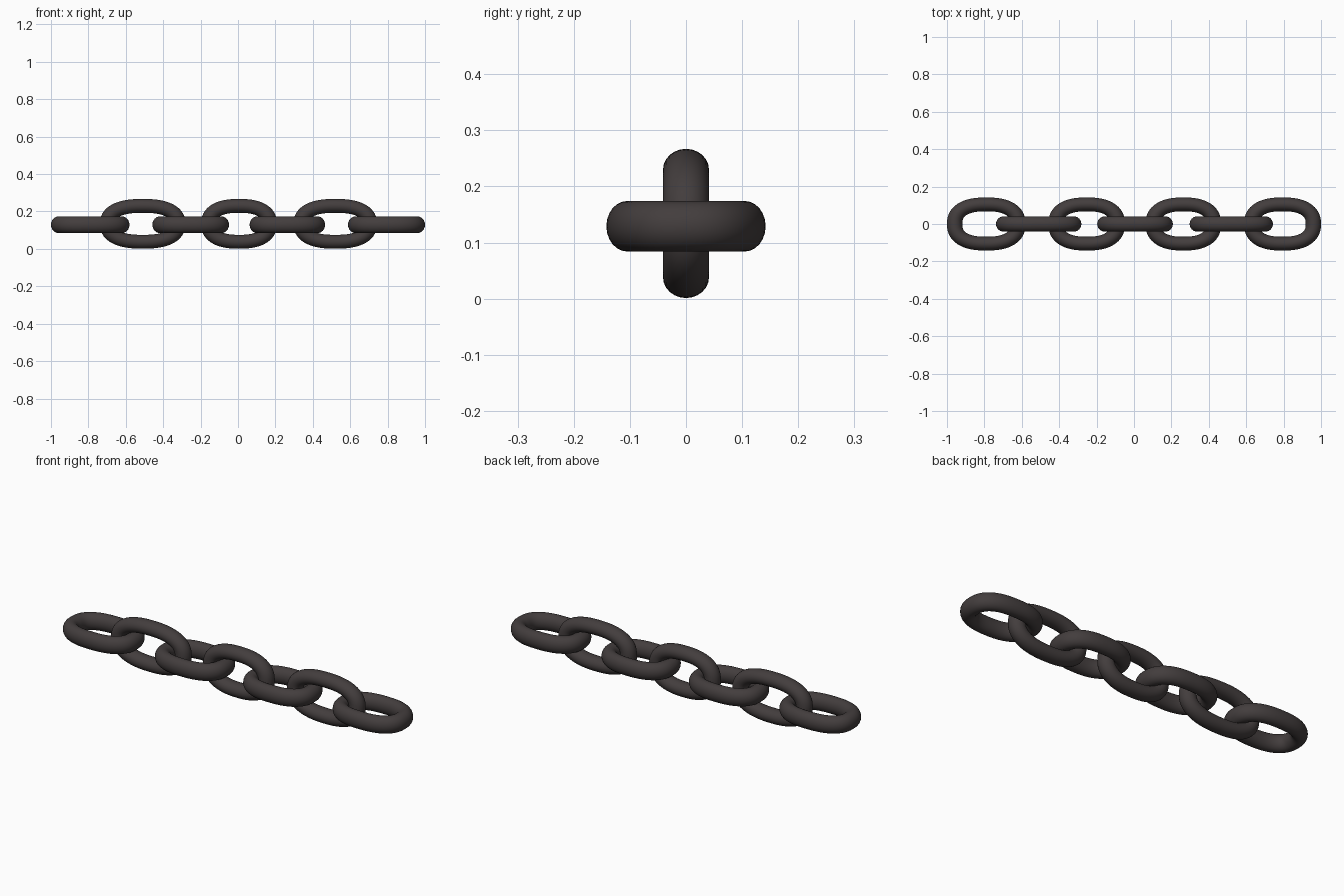
import bpy, bmesh, math

if "Cube" in bpy.data.objects:
    bpy.data.objects.remove(bpy.data.objects["Cube"])

iron = bpy.data.materials.new("dark iron")
iron.diffuse_color = (0.056, 0.047, 0.047, 1.0)
iron.use_nodes = True
iron.node_tree.nodes["Principled BSDF"].inputs["Base Color"].default_value = iron.diffuse_color

POWER = 2.45      # squareness of the link outline
RINGS, SIDES = 72, 24


def spow(v, p):
    return math.copysign(abs(v) ** p, v)


def make_link(name, x0, x1, half_width, thick, z, upright):
    """Closed rounded link from x0 to x1, lying flat or standing upright."""
    end_r, side_r = 0.041, 0.037
    cx = (x0 + x1) / 2
    a = (x1 - x0) / 2 - end_r
    b = half_width - side_r
    bm = bmesh.new()
    rings = []
    for i in range(RINGS):
        t = 2 * math.pi * (i + 0.5) / RINGS
        u, v = spow(math.cos(t), 2 / POWER), spow(math.sin(t), 2 / POWER)
        # outward normal of the outline
        nx, ny = spow(u, POWER - 1) / a, spow(v, POWER - 1) / b
        length = math.hypot(nx, ny)
        nx, ny = nx / length, ny / length
        r = side_r + (end_r - side_r) * nx * nx
        ring = []
        for j in range(SIDES):
            s = 2 * math.pi * j / SIDES
            px = cx + a * u + nx * r * math.cos(s)
            pw = b * v + ny * r * math.cos(s)
            ph = thick * math.sin(s)
            ring.append(bm.verts.new((px, ph, z + pw) if upright else (px, pw, z + ph)))
        rings.append(ring)
    for i in range(RINGS):
        p, q = rings[i], rings[(i + 1) % RINGS]
        for j in range(SIDES):
            k = (j + 1) % SIDES
            bm.faces.new((p[j], q[j], q[k], p[k])).smooth = True
    bmesh.ops.recalc_face_normals(bm, faces=bm.faces)
    mesh = bpy.data.meshes.new(name)
    bm.to_mesh(mesh)
    bm.free()
    mesh.materials.append(iron)
    bpy.context.collection.objects.link(bpy.data.objects.new(name, mesh))


# Flat links
for n, (x0, x1) in enumerate([(-1, -0.58), (-0.458, -0.048), (0.062, 0.466), (0.588, 1)]):
    make_link(f"flat_link_{n + 1}", x0, x1, 0.142, 0.045, 0.129, False)

# Upright links
for n, (x0, x1) in enumerate([(-0.738, -0.281), (-0.197, 0.208), (0.297, 0.743)]):
    make_link(f"upright_link_{n + 1}", x0, x1, 0.133, 0.041, 0.134, True)
